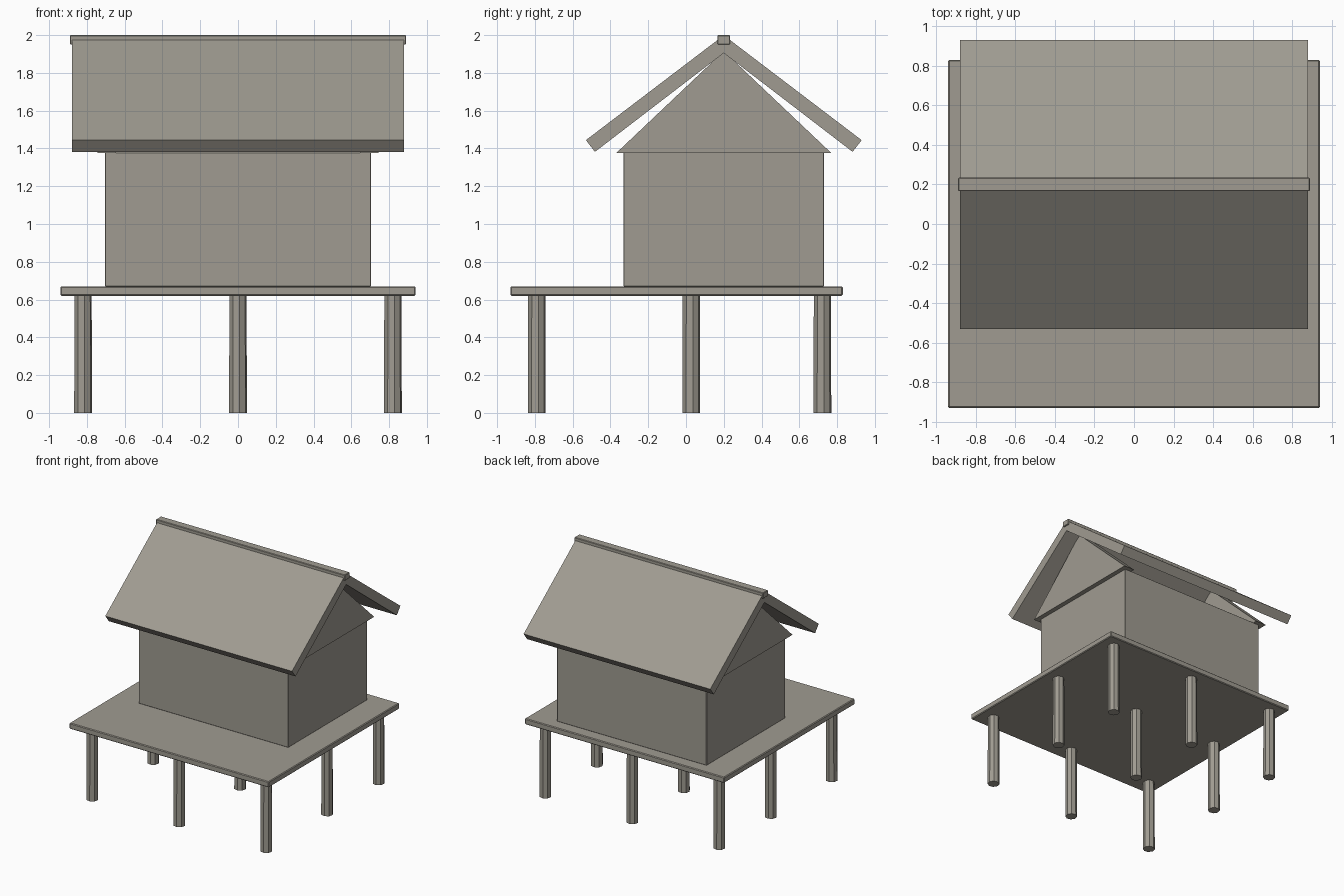
import bpy, bmesh, math

if "Cube" in bpy.data.objects:
    bpy.data.objects.remove(bpy.data.objects["Cube"], do_unlink=True)

# One weathered wood colour for the whole hut
wood = bpy.data.materials.new("weathered_grey_wood")
wood.use_nodes = True
colour = (0.35, 0.33, 0.285, 1)
wood.diffuse_color = colour
wood.node_tree.nodes["Principled BSDF"].inputs["Base Color"].default_value = colour


def prism(name, profile, x0, x1, bevel=0):
    """Extrude a (y, z) profile along x."""
    bm = bmesh.new()
    face = bm.faces.new([bm.verts.new((x0, y, z)) for y, z in profile])
    ext = bmesh.ops.extrude_face_region(bm, geom=[face])["geom"]
    moved = [v for v in ext if isinstance(v, bmesh.types.BMVert)]
    bmesh.ops.translate(bm, verts=moved, vec=(x1 - x0, 0, 0))
    bmesh.ops.recalc_face_normals(bm, faces=bm.faces)
    mesh = bpy.data.meshes.new(name)
    bm.to_mesh(mesh)
    bm.free()
    mesh.materials.append(wood)
    obj = bpy.data.objects.new(name, mesh)
    bpy.context.collection.objects.link(obj)
    if bevel:
        mod = obj.modifiers.new("soft_edges", "BEVEL")
        mod.width = bevel
        mod.segments = 1
    return obj


def box(name, half_x, y0, y1, z0, z1, bevel=0):
    return prism(name, [(y0, z0), (y1, z0), (y1, z1), (y0, z1)], -half_x, half_x, bevel)


# Deck and house body
RIDGE = 0.2
box("deck", 0.94, -0.93, 0.83, 0.62, 0.67, 0.006)
box("house_walls", 0.705, RIDGE - 0.53, RIDGE + 0.53, 0.67, 1.38, 0.003)

# Gable at each end, with the attic open between them
for side, x0, x1 in (("left", 0.645, 0.745), ("right", -0.745, -0.645)):
    prism(side + "_gable", [(RIDGE - 0.57, 1.375), (RIDGE + 0.57, 1.375), (RIDGE, 1.915)], x0, x1)

# Roof slopes, meeting under the ridge beam
for name, s in (("front_roof", -1), ("back_roof", 1)):
    slope = [(0, 1.905), (0.682, 1.382), (0.73, 1.444), (0.012, 1.99), (0, 1.99)]
    prism(name, [(RIDGE + s * y, z) for y, z in slope], -0.88, 0.88)
box("ridge_beam", 0.89, RIDGE - 0.034, RIDGE + 0.034, 1.95, 2.0, 0.004)

# Three rows of eight-sided posts
for i, y in enumerate((-0.79, 0.028, 0.722)):
    for j, x in enumerate((-0.82, 0, 0.82)):
        bpy.ops.mesh.primitive_cone_add(
            vertices=8, radius1=0.048, radius2=0.046, depth=0.63,
            location=(x, y, 0.315), rotation=(0, 0, math.radians(10)))
        post = bpy.context.object
        post.name = f"post_row{i + 1}_{j + 1}"
        post.data.materials.append(wood)
